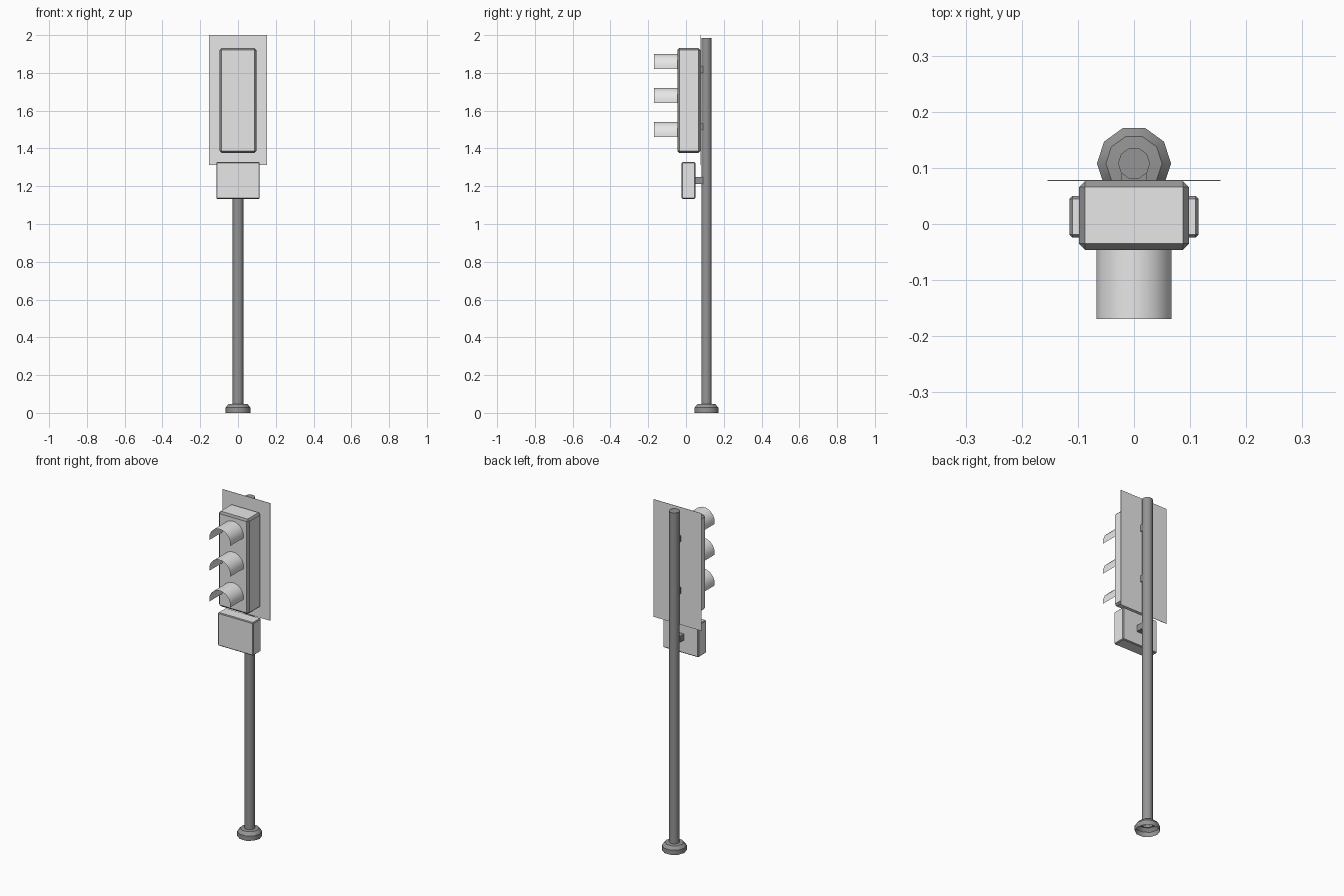
import bpy, bmesh, math
from mathutils import Vector

if "Cube" in bpy.data.objects:
    bpy.data.objects.remove(bpy.data.objects["Cube"])


def material(name, v):
    m = bpy.data.materials.new(name)
    m.diffuse_color = (v, v, v, 1)
    m.use_nodes = True
    m.node_tree.nodes["Principled BSDF"].inputs["Base Color"].default_value = m.diffuse_color
    return m


LIGHT = material("light_grey", 0.8)
DARK = material("dark_grey", 0.3)


def finish(name, bm, mats, smooth=False):
    me = bpy.data.meshes.new(name)
    bm.to_mesh(me)
    bm.free()
    ob = bpy.data.objects.new(name, me)
    bpy.context.collection.objects.link(ob)
    for m in mats:
        me.materials.append(m)
    if smooth:
        bpy.context.view_layer.objects.active = ob
        ob.select_set(True)
        bpy.ops.object.shade_smooth_by_angle(angle=math.radians(40))
        ob.select_set(False)
    return ob


def box(name, lo, hi, mats, bevel=0):
    bm = bmesh.new()
    bmesh.ops.create_cube(bm, size=1)
    lo, hi = Vector(lo), Vector(hi)
    for v in bm.verts:
        v.co = Vector([(lo[i] + hi[i]) / 2 + v.co[i] * (hi[i] - lo[i]) for i in range(3)])
    if bevel:
        bmesh.ops.bevel(bm, geom=bm.edges[:], offset=bevel, segments=1, affect='EDGES')
        bm.normal_update()
        # chamfered edges take the second material
        for f in bm.faces:
            f.material_index = 0 if max(abs(c) for c in f.normal) > 0.95 else 1
    return finish(name, bm, mats)


def lathe(name, profile, y, sides, mat, cap=False):
    bm = bmesh.new()
    rings = [[bm.verts.new((r * math.cos(2 * math.pi * k / sides),
                            y + r * math.sin(2 * math.pi * k / sides), z))
              for k in range(sides)] for r, z in profile]
    for a, b in zip(rings, rings[1:]):
        for k in range(sides):
            n = (k + 1) % sides
            bm.faces.new((a[k], a[n], b[n], b[k]))
    if cap:
        bm.faces.new(rings[-1])
    return finish(name, bm, [mat], True)


# Pole and its open-bottomed foot
POLE_Y = 0.108
lathe("pole", [(0.0285, 0.035), (0.0285, 1.985)], POLE_Y, 10, DARK, cap=True)
lathe("base_foot", [(0.066, 0), (0.066, 0.028), (0.05, 0.046), (0.027, 0.048)], POLE_Y, 10, DARK)

# Signal housing, back plate and lower control box
box("back_plate", (-0.154, 0.0765, 1.312), (0.154, 0.0785, 2.0), [LIGHT])
box("signal_housing", (-0.098, -0.046, 1.376), (0.098, 0.0765, 1.932), [LIGHT, DARK], 0.011)
box("control_box", (-0.115, -0.024, 1.133), (0.115, 0.05, 1.327), [LIGHT, DARK], 0.005)

# Brackets joining the parts to the pole
for i, (z, y0) in enumerate([(1.818, 0.07), (1.515, 0.07), (1.23, 0.045)]):
    box(f"bracket_{i + 1}", (-0.023, y0, z - 0.018), (0.023, 0.09, z + 0.018), [DARK])

# Half-round visors, open thin sheets
for i in range(3):
    z0 = 1.833 - 0.18 * i
    bm = bmesh.new()
    rows = []
    for k in range(10):
        a = math.radians(-11.25 + 22.5 * k)
        x, z = 0.068 * math.cos(a), z0 + 0.068 * math.sin(a)
        rows.append([bm.verts.new((x, y, z)) for y in (-0.045, -0.169)])
    for p, q in zip(rows, rows[1:]):
        bm.faces.new((p[0], q[0], q[1], p[1]))
    bm.normal_update()
    if bm.faces[:][4].normal.z < 0:
        bmesh.ops.reverse_faces(bm, faces=bm.faces[:])
    finish(f"visor_{i + 1}", bm, [LIGHT], True)
